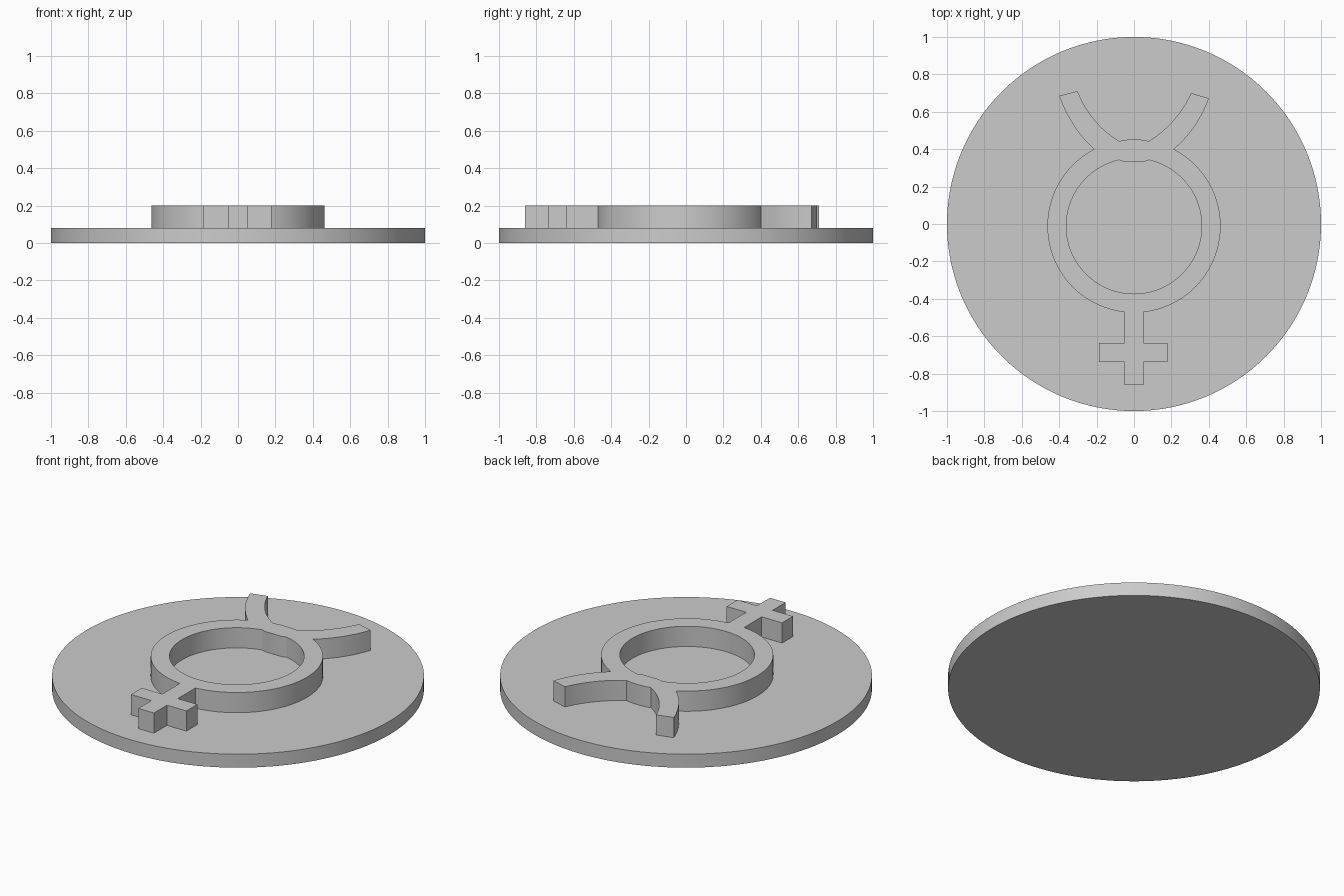
import bpy
from math import atan2, cos, sin, pi, radians
from mathutils import Vector

cube = bpy.data.objects.get("Cube")
if cube:
    bpy.data.objects.remove(cube, do_unlink=True)

BASE_TOP, EMBLEM_TOP = 0.08, 0.20
CENTRE = Vector((0, -0.011))
OUTER, INNER = 0.463, 0.362

grey = bpy.data.materials.new("plain grey")
grey.use_nodes = True
grey.diffuse_color = (0.6, 0.6, 0.6, 1)
grey.node_tree.nodes["Principled BSDF"].inputs["Base Color"].default_value = grey.diffuse_color


def ring_arc(radius, start, end, steps):
    """Points on a circle about the ring centre, between two angles."""
    return [CENTRE + radius * Vector((cos(a), sin(a)))
            for a in (start + (end - start) * i / steps for i in range(steps + 1))]


def bend(a, mid, b, steps=14):
    """Gentle curve through three points."""
    a, mid, b = Vector(a), Vector(mid), Vector(b)
    handle = 2 * mid - (a + b) / 2
    return [a * (1 - t) ** 2 + handle * 2 * t * (1 - t) + b * t * t
            for t in (i / steps for i in range(steps + 1))]


def angle_of(x, y):
    return atan2(y - CENTRE.y, x - CENTRE.x)


def finish(obj):
    obj.data.materials.clear()
    obj.data.materials.append(grey)
    bpy.ops.object.shade_smooth_by_angle(angle=radians(30))


# Round base plate
bpy.ops.mesh.primitive_cylinder_add(vertices=128, radius=1, depth=BASE_TOP,
                                    location=(0, 0, BASE_TOP / 2))
base = bpy.context.object
base.name = "base_disc"
finish(base)

# Emblem outline: ring side, right horn, crown dip, left horn, ring side, cross
right_joint, left_joint = angle_of(0.213, 0.40), angle_of(-0.215, 0.40)
stem_right, stem_left = angle_of(0.05, -0.471), angle_of(-0.052, -0.471)
outline = ring_arc(OUTER, stem_right, right_joint, 48)
outline += bend((0.213, 0.40), (0.324, 0.522), (0.40, 0.672))[1:]
outline += bend((0.305, 0.70), (0.212, 0.555), (0.08, 0.443))
outline += ring_arc(OUTER, angle_of(0.055, 0.449), angle_of(-0.055, 0.449), 6)
outline += bend((-0.08, 0.443), (-0.213, 0.558), (-0.302, 0.711))
outline += bend((-0.40, 0.685), (-0.324, 0.53), (-0.215, 0.40))[:-1]
outline += ring_arc(OUTER, left_joint, stem_left + 2 * pi, 48)
outline += [Vector(p) for p in (
    (-0.052, -0.636), (-0.186, -0.636), (-0.186, -0.738), (-0.052, -0.738),
    (-0.052, -0.86), (0.05, -0.86), (0.05, -0.738), (0.178, -0.738),
    (0.178, -0.636), (0.05, -0.636))]

# Ring opening, slightly flattened where the horns cross it
start = angle_of(-0.08, 0.341)
hole = ring_arc(INNER, start, angle_of(0.08, 0.341) + 2 * pi, 96)
hole += [Vector((0.055, 0.333)), Vector((-0.055, 0.333))]

# Raised emblem, extruded from the filled outline
curve = bpy.data.curves.new("emblem", "CURVE")
curve.dimensions = "2D"
curve.fill_mode = "BOTH"
curve.extrude = (EMBLEM_TOP - BASE_TOP) / 2
for points in (outline, hole):
    spline = curve.splines.new("POLY")
    spline.points.add(len(points) - 1)
    for slot, p in zip(spline.points, points):
        slot.co = (p.x, p.y, 0, 1)
    spline.use_cyclic_u = True
emblem = bpy.data.objects.new("raised_emblem", curve)
emblem.location.z = (BASE_TOP + EMBLEM_TOP) / 2
bpy.context.collection.objects.link(emblem)

bpy.ops.object.select_all(action="DESELECT")
emblem.select_set(True)
bpy.context.view_layer.objects.active = emblem
bpy.ops.object.convert(target="MESH")
emblem = bpy.context.object
bpy.ops.object.mode_set(mode="EDIT")
bpy.ops.mesh.select_all(action="SELECT")
bpy.ops.mesh.remove_doubles(threshold=0.0005)
bpy.ops.mesh.normals_make_consistent(inside=False)
bpy.ops.object.mode_set(mode="OBJECT")
finish(emblem)
